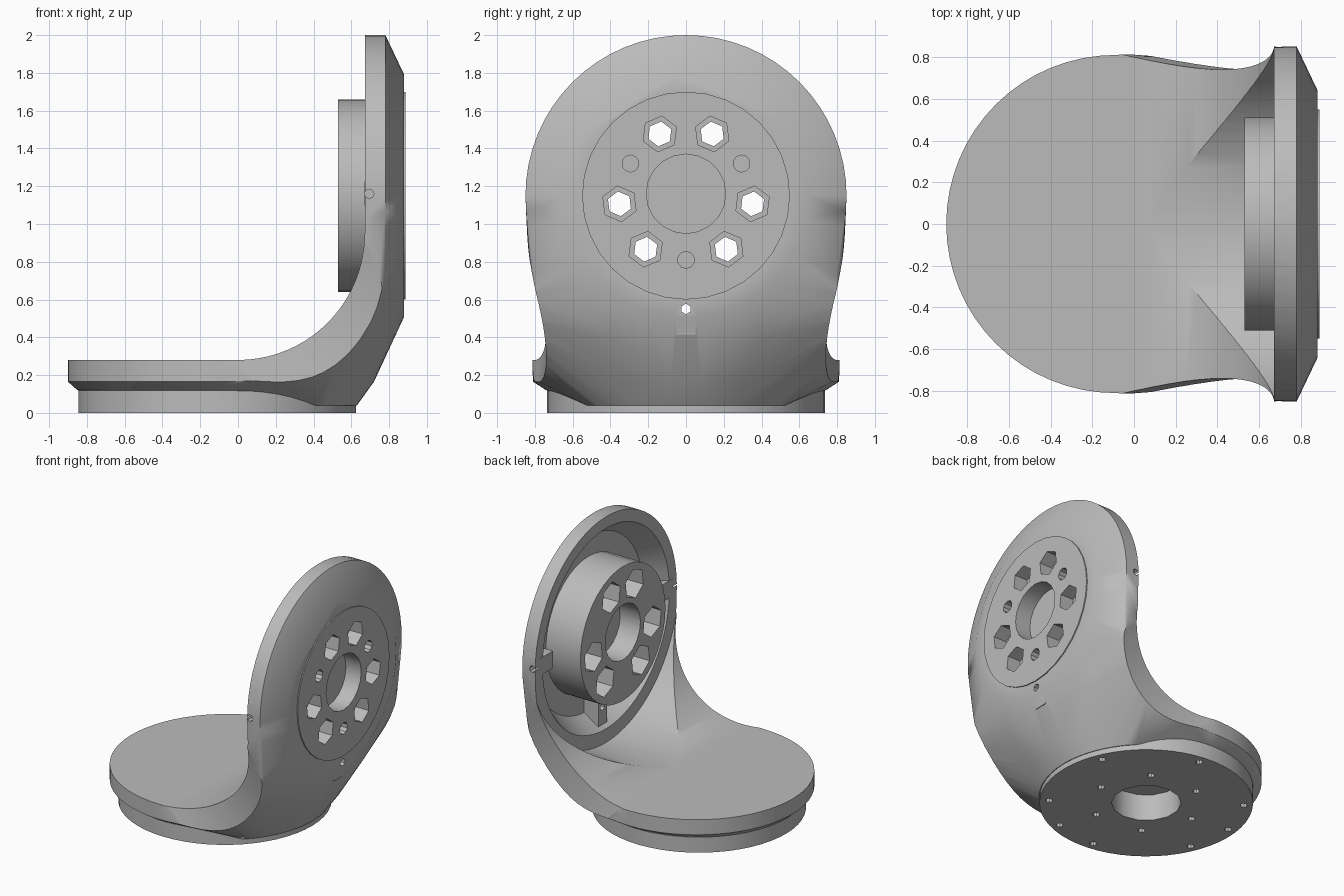
import bpy, bmesh
from math import sin, cos, pi, radians
from mathutils import Matrix, Vector

if "Cube" in bpy.data.objects:
    bpy.data.objects.remove(bpy.data.objects["Cube"])

grey = bpy.data.materials.new("light grey plastic")
grey.use_nodes = True
grey.diffuse_color = (0.5, 0.5, 0.5, 1)
grey.node_tree.nodes["Principled BSDF"].inputs["Base Color"].default_value = (0.5, 0.5, 0.5, 1)

PLATE_Z, DISC_X = 1.15, -0.11      # centres of the upright plate and the foot disc


def make(name, bm):
    bmesh.ops.recalc_face_normals(bm, faces=bm.faces)
    mesh = bpy.data.meshes.new(name)
    bm.to_mesh(mesh)
    bm.free()
    mesh.materials.append(grey)
    obj = bpy.data.objects.new(name, mesh)
    bpy.context.collection.objects.link(obj)
    return obj


def rod(name, start, end, r1, r2=None, sides=48, spin=0):
    """Cylinder or cone between two points."""
    a, b = Vector(start), Vector(end)
    turn = (b - a).to_track_quat('Z', 'Y').to_matrix().to_4x4()
    bm = bmesh.new()
    bmesh.ops.create_cone(bm, cap_ends=True, segments=sides, radius1=r1,
                          radius2=r1 if r2 is None else r2, depth=(b - a).length,
                          matrix=Matrix.Translation((a + b) / 2) @ turn @ Matrix.Rotation(spin, 4, 'Z'))
    return make(name, bm)


def x_rod(x0, x1, y, z, r1, r2=None, sides=48, spin=0):
    return rod("tool", (x0, y, z), (x1, y, z), r1, r2, sides, spin)


def box(centre, size):
    bm = bmesh.new()
    bmesh.ops.create_cube(bm, size=1, matrix=Matrix.Translation(centre) @ Matrix.Diagonal((*size, 1)))
    return make("tool", bm)


def combine(obj, tool, operation='DIFFERENCE'):
    mod = obj.modifiers.new("shape", 'BOOLEAN')
    mod.operation, mod.solver, mod.object = operation, 'EXACT', tool
    bpy.context.view_layer.objects.active = obj
    bpy.ops.object.modifier_apply(modifier=mod.name)
    bpy.data.objects.remove(tool)


def ring(n, r):
    return [(r * cos(2 * pi * i / n), r * sin(2 * pi * i / n)) for i in range(n)]


# Outer envelope: foot flange, upright plate with chamfered back, and the bend
points = []
for z in (0.165, 0.3):
    points += [(u - 0.09, v, z) for u, v in ring(64, 0.81)]
points += [(u + DISC_X, v, 0.12) for u, v in ring(64, 0.74)]
points += [(u + DISC_X, v, 0.04) for u, v in ring(64, 0.74) if u > 0.5]
for x, r in ((0.66, 0.85), (0.78, 0.85), (0.88, 0.64)):
    points += [(x, u, v + PLATE_Z) for u, v in ring(64, r)]
for i in range(13):
    t = pi / 2 * i / 12
    for side in (-1, 1):
        points.append((0.14 + 0.64 * sin(t), side * 0.8, 0.81 - 0.64 * cos(t)))
bm = bmesh.new()
for p in points:
    bm.verts.new(p)
hull = bmesh.ops.convex_hull(bm, input=bm.verts)
bmesh.ops.delete(bm, geom=list({v for v in hull["geom_interior"] + hull["geom_unused"]
                                if isinstance(v, bmesh.types.BMVert)}), context='VERTS')
body = make("elbow_bracket", bm)

# Inside of the elbow: flat shelf, fillet and upright inner face
profile = [(-2, 0.28)]
for i in range(21):
    t = pi / 2 * i / 20
    profile.append((0.67 * sin(t), 0.95 - 0.67 * cos(t)))
profile += [(0.67, 3), (-2, 3)]
bm = bmesh.new()
face = bm.faces.new([bm.verts.new((x, -2, z)) for x, z in profile])
moved = bmesh.ops.extrude_face_region(bm, geom=[face])["geom"]
bmesh.ops.translate(bm, vec=(0, 4, 0), verts=[v for v in moved if isinstance(v, bmesh.types.BMVert)])
combine(body, make("tool", bm))

# Round clearance through the fillet, and the waisted sides
combine(body, x_rod(-1.5, 0.672, 0, PLATE_Z, 0.865, sides=96))
for side in (-1, 1):
    y = side * 2.14
    combine(body, rod("tool", (-0.6, y, 1.45), (1.4, y, -0.55), 1.4, sides=128))

# Dished recess in the upright plate
combine(body, x_rod(0.6, 0.82, 0, PLATE_Z, 0.81, 0.66, sides=64))

# Foot disc, hub, flush back cover and screw blocks
combine(body, rod("tool", (DISC_X, 0, 0), (DISC_X, 0, 0.15), 0.735, sides=56), 'UNION')
combine(body, x_rod(0.53, 0.86, 0, PLATE_Z, 0.51, sides=40), 'UNION')
combine(body, x_rod(0.84, 0.888, 0, PLATE_Z, 0.55, sides=32), 'UNION')
combine(body, box((0.77, 0, 0.54), (0.14, 0.1, 0.25)), 'UNION')
for side in (-1, 1):
    combine(body, box((0.735, side * 0.72, 1.16), (0.13, 0.16, 0.13)), 'UNION')

# Central bearing pockets, closed by a thin web
combine(body, x_rod(0.76, 1, 0, PLATE_Z + 0.01, 0.21, sides=20))
combine(body, x_rod(0.4, 0.7, 0, PLATE_Z + 0.01, 0.21, sides=20))

# Three pairs of stepped openings, with a small blind hole between pairs
for k in range(3):
    middle = radians(90 + 120 * k)
    for off in (-23, 23):
        a = middle + radians(off)
        y, z = 0.355 * cos(a), PLATE_Z + 0.355 * sin(a)
        combine(body, x_rod(0.4, 1, y, z, 0.066, sides=6, spin=a))
        combine(body, x_rod(0.78, 1, y, z, 0.095, sides=6, spin=a))
        combine(body, x_rod(0.4, 0.7, y, z, 0.115, sides=6, spin=a))
    a = middle + radians(60)
    combine(body, x_rod(0.8, 1, 0.34 * cos(a), PLATE_Z + 0.34 * sin(a), 0.045, sides=10))

# Screw holes in the plate rim
combine(body, x_rod(0.5, 1.2, 0, 0.55, 0.028, sides=6))
for side in (-1, 1):
    combine(body, rod("tool", (0.695, side * 0.7, 1.16), (0.695, side * 1, 1.16), 0.025, sides=8))

# Underside bore and bolt circles
combine(body, rod("tool", (DISC_X, 0, -0.1), (DISC_X, 0, 0.2), 0.24, sides=14))
bolts = [(0.67, 143 + 30 * k) for k in (0, 1, 2, 4, 5, 6, 8, 10)]
bolts += [(0.38, 55 + 60 * k) for k in range(6)]
for r, angle in bolts:
    x, y = DISC_X + r * cos(radians(angle)), r * sin(radians(angle))
    combine(body, rod("tool", (x, y, -0.1), (x, y, 0.1), 0.026, sides=8))

for obj in bpy.context.selected_objects:
    obj.select_set(False)
body.select_set(True)
bpy.context.view_layer.objects.active = body
bpy.ops.object.shade_smooth_by_angle(angle=radians(30))
